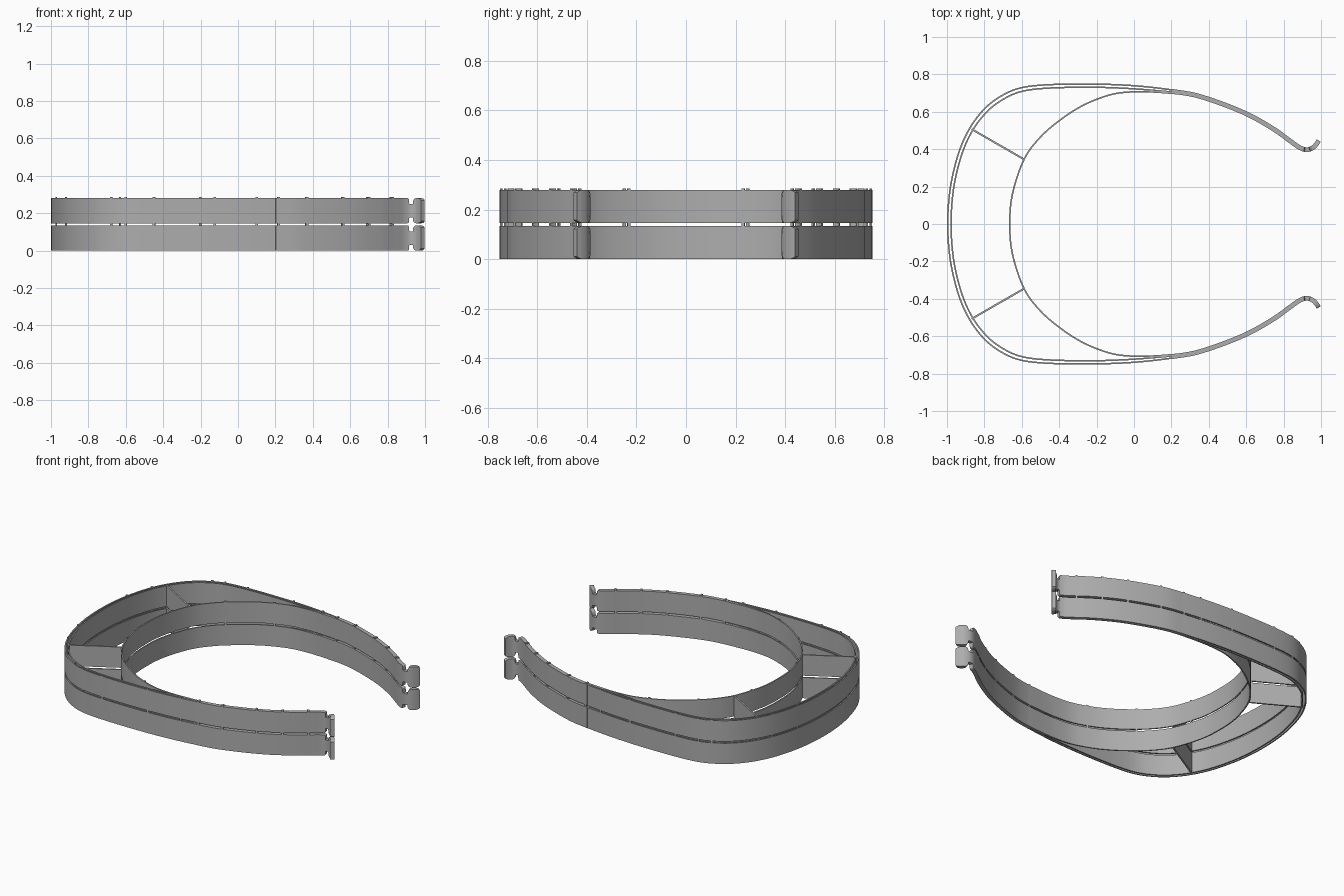
import bpy, bmesh, math
from mathutils import Vector

if "Cube" in bpy.data.objects:
    bpy.data.objects.remove(bpy.data.objects["Cube"], do_unlink=True)

grey = bpy.data.materials.new("plain grey")
grey.use_nodes = True
GREY = (0.42, 0.42, 0.42, 1)
grey.diffuse_color = GREY
grey.node_tree.nodes["Principled BSDF"].inputs["Base Color"].default_value = GREY

LAYER_H, PITCH = 0.134, 0.146
WALL, ARM = 0.008, 0.025


def spline(points, steps):
    """Smooth curve through 2D points."""
    p = [Vector(q) for q in points]
    p = [2 * p[0] - p[1]] + p + [2 * p[-1] - p[-2]]
    out = []
    for a, b, c, d in zip(p, p[1:], p[2:], p[3:]):
        for i in range(steps):
            t = i / steps
            out.append(0.5 * (2 * b + (c - a) * t + (2 * a - 5 * b + 4 * c - d) * t**2
                              + (3 * b - a - 3 * c + d) * t**3))
    return out + [p[-2]]


def flip(path):
    return [Vector((q.x, -q.y)) for q in path]


def both_sides(half, steps):
    """Full symmetric curve from the half that starts on the centre line."""
    control = [(x, -y) for x, y in reversed(half[1:])] + half
    return spline(control, steps)


def ribbon(name, path, thick, z0, z1, inset=lambda x: 0):
    """Upright strip following a path, with optional trimming of its height."""
    bm = bmesh.new()
    rings = []
    for i, q in enumerate(path):
        along = (path[min(i + 1, len(path) - 1)] - path[max(i - 1, 0)]).normalized()
        side = Vector((-along.y, along.x)) * thick / 2
        cut = inset(q.x)
        rings.append([bm.verts.new((*(q + side * s), z)) for s, z in
                      ((1, z0 + cut), (-1, z0 + cut), (-1, z1 - cut), (1, z1 - cut))])
    for a, b in zip(rings, rings[1:]):
        for k in range(4):
            bm.faces.new((a[k], a[k - 1], b[k - 1], b[k]))
    bm.faces.new(rings[0])
    bm.faces.new(rings[-1][::-1])
    bmesh.ops.recalc_face_normals(bm, faces=bm.faces)
    mesh = bpy.data.meshes.new(name)
    bm.to_mesh(mesh)
    bm.free()
    mesh.materials.append(grey)
    obj = bpy.data.objects.new(name, mesh)
    bpy.context.collection.objects.link(obj)
    bpy.ops.object.select_all(action="DESELECT")
    obj.select_set(True)
    bpy.context.view_layer.objects.active = obj
    bpy.ops.object.shade_smooth_by_angle(angle=math.radians(30))


def corner(distance, radius):
    """Trim that rounds a corner, by distance from the end."""
    d = min(max(distance, 0), radius)
    return radius - math.sqrt(radius**2 - (radius - d)**2)


def arm_trim(x):
    """Notched neck between the arm and its rounded hook tip."""
    if x < 0.912:
        return corner(0.912 - x, 0.01)
    if x < 0.94:
        return 0.031
    return max(corner(x - 0.94, 0.02), corner(0.99 - x, 0.02))


# Plan curves, from the centre line round to the +y side
outer = both_sides([(-0.996, 0), (-0.981, 0.2), (-0.934, 0.39), (-0.87, 0.525),
                    (-0.79, 0.625), (-0.7, 0.69), (-0.6, 0.729), (-0.45, 0.745),
                    (-0.22, 0.748), (-0.04, 0.742), (0.1, 0.73), (0.24, 0.712)], 8)
inner = both_sides([(-0.978, 0), (-0.963, 0.2), (-0.917, 0.383), (-0.855, 0.513),
                    (-0.777, 0.609), (-0.692, 0.671), (-0.596, 0.71), (-0.45, 0.727),
                    (-0.22, 0.731), (-0.04, 0.725), (0.1, 0.715), (0.24, 0.702)], 8)
head = both_sides([(-0.664, 0), (-0.65, 0.16), (-0.588, 0.345), (-0.5, 0.465),
                   (-0.396, 0.555), (-0.29, 0.625), (-0.19, 0.67), (-0.1, 0.697),
                   (0, 0.707), (0.1, 0.706), (0.24, 0.696)], 8)
arm = spline([(0.2, 0.71), (0.33, 0.688), (0.48, 0.639), (0.62, 0.58), (0.75, 0.505),
              (0.84, 0.44), (0.885, 0.409), (0.922, 0.397), (0.953, 0.406),
              (0.973, 0.424), (0.988, 0.446)], 16)
strut = [Vector((-0.868, 0.507)), Vector((-0.59, 0.347))]


def tab_rows():
    """Short path pieces where the small spacer tabs sit."""
    rows = []
    for path, thick, xs in ((outer, WALL, (-0.97, -0.92, -0.68, -0.6, -0.45, -0.13, 0.1)),
                            (head, WALL, (-0.63, -0.45, -0.2)),
                            (arm, ARM, (0.22, 0.37, 0.56, 0.7, 0.82))):
        half = [q for q in path if q.y > 0]
        for x in xs:
            i = min(range(1, len(half) - 1), key=lambda k: abs(half[k].x - x))
            along = (half[i + 1] - half[i - 1]).normalized() * 0.006
            rows.append(([half[i] - along, half[i] + along], thick))
    return rows


# Two identical frames stacked with a narrow gap
for level, label in enumerate(("lower", "upper")):
    z0 = level * PITCH
    z1 = z0 + LAYER_H
    ribbon(label + "_outer_wall", outer, WALL, z0, z1)
    ribbon(label + "_inner_wall", inner, WALL, z0, z1)
    ribbon(label + "_head_band", head, WALL, z0, z1)
    for side, turn in (("back", list), ("front", flip)):
        ribbon(f"{label}_{side}_arm", turn(arm), ARM, z0, z1, arm_trim)
        ribbon(f"{label}_{side}_strut", turn(strut), 0.01, z0, z1)
        # Spacer tabs on the upper rim
        tab_top = z0 + PITCH if level == 0 else z1 + 0.006
        for path, thick in tab_rows():
            ribbon(f"{label}_{side}_spacer_tab", turn(path), thick, z1, tab_top)
